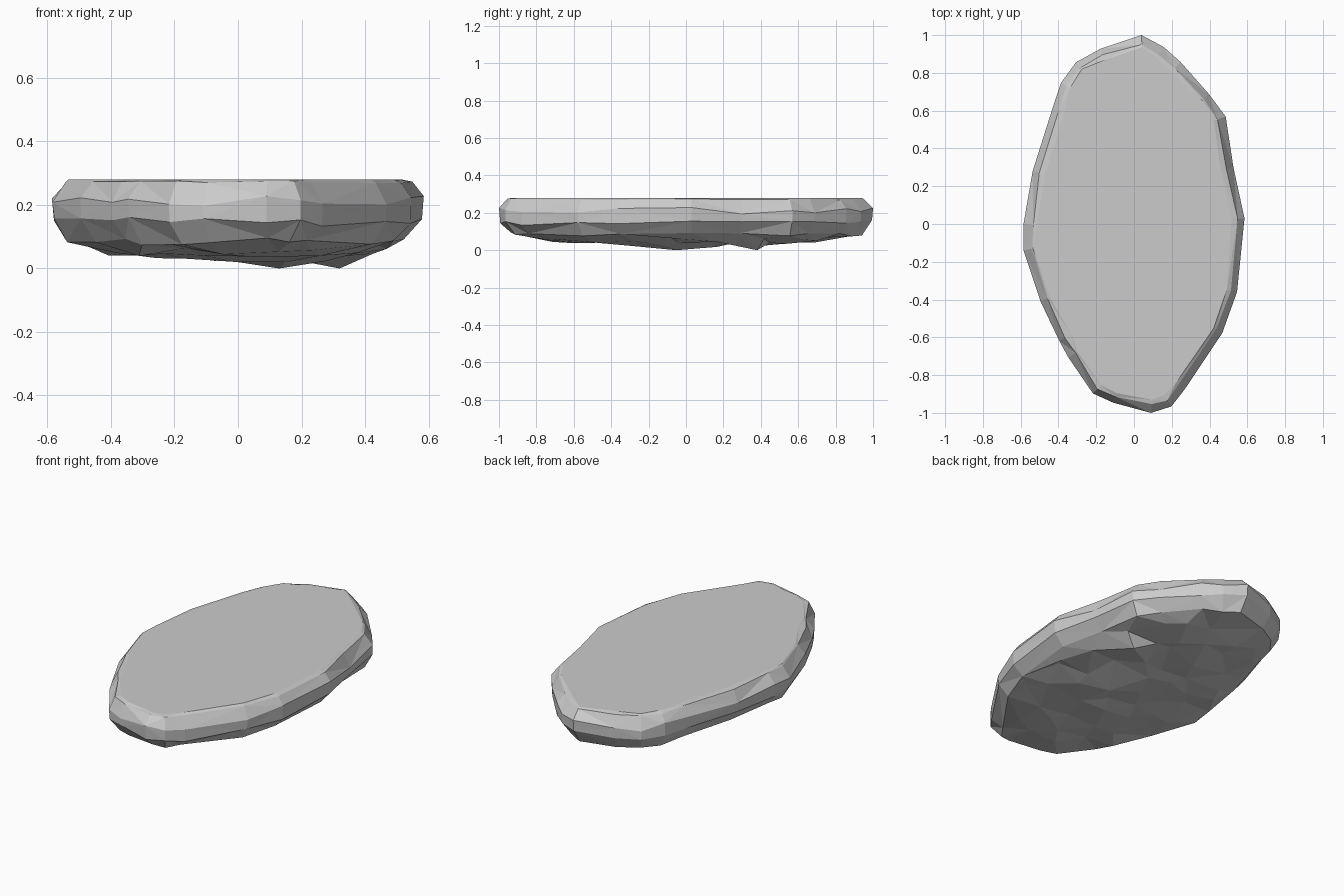
import bpy, bmesh, random
from mathutils import Vector
from mathutils.geometry import delaunay_2d_cdt

if "Cube" in bpy.data.objects:
    bpy.data.objects.remove(bpy.data.objects["Cube"])

random.seed(5)

# Widest outline of the slab, counter-clockwise from +x
OUTLINE = [(0.585, 0.03), (0.53, 0.3), (0.49, 0.57), (0.40, 0.69), (0.25, 0.86), (0.16, 0.94),
           (0.04, 1.0), (-0.18, 0.93), (-0.31, 0.86), (-0.39, 0.75), (-0.44, 0.6), (-0.54, 0.28),
           (-0.585, 0.0), (-0.585, -0.14), (-0.5, -0.41), (-0.4, -0.62), (-0.35, -0.71), (-0.22, -0.9),
           (-0.11, -0.95), (0.09, -1.0), (0.2, -0.97), (0.27, -0.88), (0.47, -0.58), (0.55, -0.36)]
N = len(OUTLINE)

# Side rings: inset from the outline, height, height jitter
RINGS = [(0.065, 0.28, 0.0), (0.045, 0.272, 0.004), (0.004, 0.21, 0.018),
         (0.006, 0.145, 0.018), (0.06, 0.085, 0.012)]


def inset(i, d):
    a, p, b = (Vector(OUTLINE[(i + k) % N]) for k in (-1, 0, 1))
    t = (b - a).normalized()
    return p + Vector((-t.y, t.x)) * d


def under_z(p):
    r2 = (p.x / 0.585) ** 2 + p.y ** 2
    return max(0.004, 0.027 + 0.048 * r2 + random.uniform(-0.016, 0.018))


bm = bmesh.new()
rings = []
for d, z, jit in RINGS:
    ring = []
    for i in range(N):
        p = inset(i, max(0, d + random.uniform(-0.2, 0.2) * d))
        ring.append(bm.verts.new((p.x, p.y, z + random.uniform(-jit, jit))))
    rings.append(ring)

# Pin the outline's extreme points so the slab keeps its full size
for i in (0, 6, 12, 13, 19):
    rings[2][i].co.xy = OUTLINE[i]

# Flat top and triangulated chipped sides
bm.faces.new(rings[0])
for k, (a, b) in enumerate(zip(rings, rings[1:])):
    for i in range(N):
        j = (i + 1) % N
        if (i + k) % 2:
            bm.faces.new((a[i], b[i], b[j]))
            bm.faces.new((a[i], b[j], a[j]))
        else:
            bm.faces.new((a[i], b[i], a[j]))
            bm.faces.new((b[i], b[j], a[j]))

# Rough underside: scattered points triangulated inside the lowest ring
low = rings[-1]
pts = [v.co.xy.copy() for v in low]
verts = list(low)
extra = [Vector((0.32, 0.38)), Vector((0.13, -0.05))]
for row in range(-6, 7):
    for col in range(-3, 4):
        p = Vector((col * 0.17 + (row % 2) * 0.08 + random.uniform(-0.05, 0.05),
                    row * 0.145 + random.uniform(-0.05, 0.05)))
        if (p.x / 0.47) ** 2 + (p.y / 0.86) ** 2 < 1 and all((p - e).length > 0.08 for e in extra):
            pts.append(p)
            verts.append(bm.verts.new((p.x, p.y, under_z(p))))
for e in extra:
    pts.append(e)
    verts.append(bm.verts.new((e.x, e.y, 0)))
edges = [(i, (i + 1) % N) for i in range(N)]
_, _, faces, origin, _, _ = delaunay_2d_cdt(pts, edges, [], 1, 1e-6)
for f in faces:
    bm.faces.new([verts[origin[i][0]] for i in reversed(f)])

bmesh.ops.recalc_face_normals(bm, faces=bm.faces)
mesh = bpy.data.meshes.new("stone_slab")
bm.to_mesh(mesh)
bm.free()
slab = bpy.data.objects.new("stone_slab", mesh)
bpy.context.collection.objects.link(slab)
